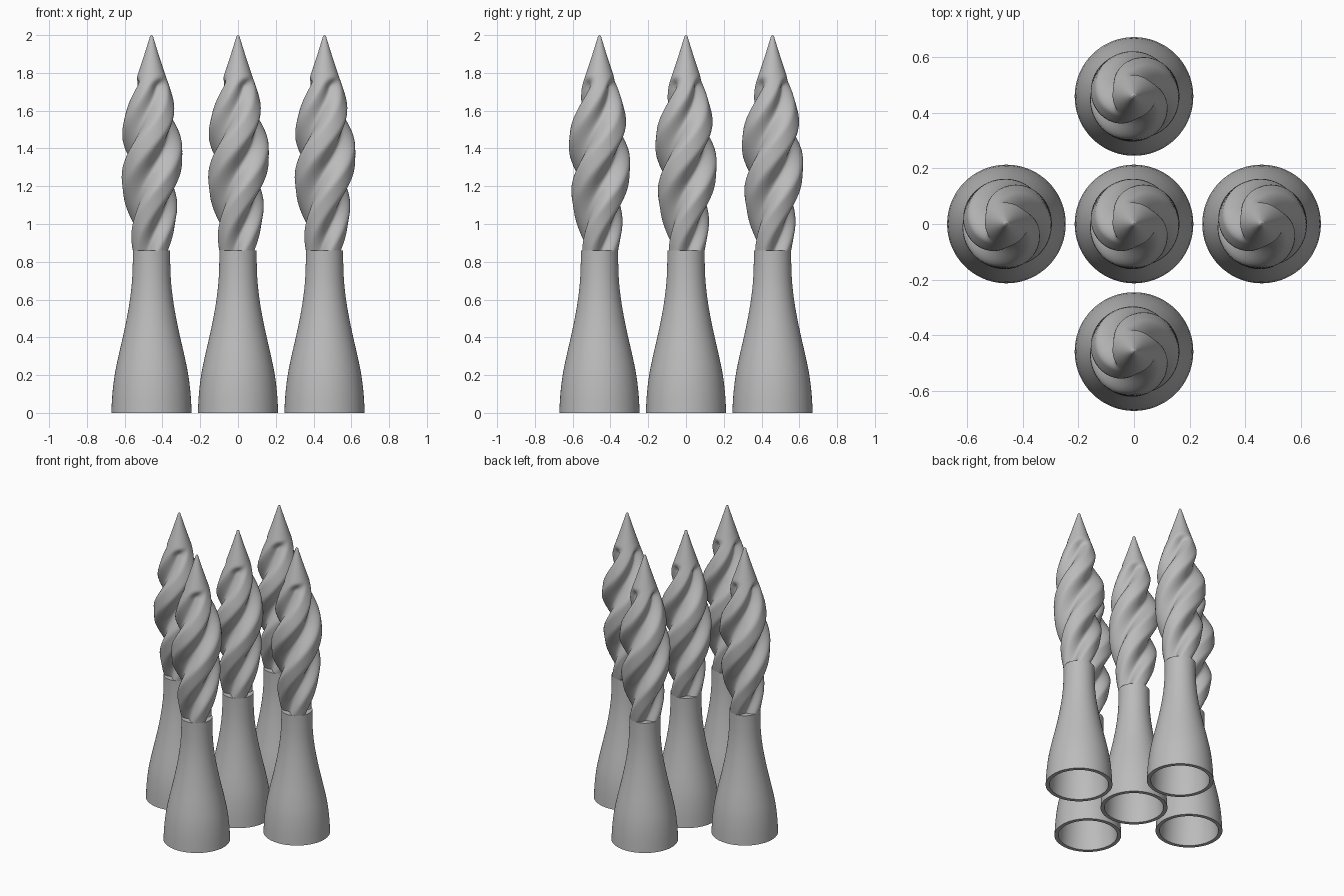
import bpy, bmesh, math

if "Cube" in bpy.data.objects:
    bpy.data.objects.remove(bpy.data.objects["Cube"])

SIDES = 72
SPACING = 0.458
grey = bpy.data.materials.new("stone grey")
grey.diffuse_color = (0.5, 0.5, 0.5, 1)
grey.use_nodes = True
grey.node_tree.nodes["Principled BSDF"].inputs["Base Color"].default_value = grey.diffuse_color


def sample(table, z):
    """Smooth interpolation through (z, radius) pairs."""
    n = len(table)
    i = next((k for k in range(n - 2) if z <= table[k + 1][0]), n - 2)
    (z0, r0), (z1, r1) = table[i], table[i + 1]
    za, ra = table[max(i - 1, 0)]
    zb, rb = table[min(i + 2, n - 1)]
    h = z1 - z0
    t = (z - z0) / h
    m0 = (r1 - ra) / (z1 - za) * h
    m1 = (rb - r0) / (zb - z0) * h
    return ((2*t**3 - 3*t*t + 1) * r0 + (t**3 - 2*t*t + t) * m0
            + (3*t*t - 2*t**3) * r1 + (t**3 - t*t) * m1)


def build(name, rings):
    """Skin a list of rings and cap both ends."""
    bm = bmesh.new()
    loops = [[bm.verts.new(p) for p in ring] for ring in rings]
    for a, b in zip(loops, loops[1:]):
        for i in range(SIDES):
            j = (i + 1) % SIDES
            bm.faces.new((a[i], a[j], b[j], b[i]))
    bm.faces.new(loops[0][::-1])
    bm.faces.new(loops[-1])
    bmesh.ops.recalc_face_normals(bm, faces=bm.faces[:])
    me = bpy.data.meshes.new(name)
    bm.to_mesh(me)
    bm.free()
    me.materials.append(grey)
    ob = bpy.data.objects.new(name, me)
    bpy.context.collection.objects.link(ob)
    bpy.ops.object.select_all(action='DESELECT')
    ob.select_set(True)
    bpy.context.view_layer.objects.active = ob
    bpy.ops.object.shade_smooth_by_angle(angle=math.radians(35))
    return ob


def circle(r, z):
    return [(r * math.cos(2*math.pi*i/SIDES), r * math.sin(2*math.pi*i/SIDES), z)
            for i in range(SIDES)]


def fluted(r, z):
    """Three broad ridges with concave grooves, turned according to height."""
    turn = 2 * math.pi * (z - 1.37) / 1.09
    third = 2 * math.pi / 3
    half = math.radians(45)
    fade = min(max((1.785 - z) / 0.06, 0), 1)       # grooves run out below the tip
    depth = 0.40 * fade * fade * (3 - 2 * fade)
    pts = []
    for i in range(SIDES):
        a = 2 * math.pi * i / SIDES
        g = abs(a % third - third / 2)              # angle from groove centre
        cut = 0.5 + 0.5 * math.cos(math.pi * g / half) if g < half else 0
        q = r * (1 - depth * cut)
        pts.append((q * math.cos(a + turn), q * math.sin(a + turn), z))
    return pts


def steps(a, b, n):
    return [a + (b - a) * i / n for i in range(n + 1)]


base_profile = [(0, .213), (.1, .207), (.2, .195), (.3, .175), (.4, .152), (.5, .131),
                (.6, .114), (.7, .103), (.8, .099), (.86, .099)]
twist_profile = [(.86, .099), (1.0, .124), (1.2, .154), (1.38, .163), (1.5, .154),
                 (1.6, .133), (1.7, .104), (1.8, .070), (1.9, .037), (1.98, .012)]

# hollow flared base: inner wall from the top down, rim, then outer wall
inner = [circle(sample(base_profile, z) - .025, z) for z in steps(.84, 0, 28)]
outer = [circle(sample(base_profile, z), z) for z in steps(0, .86, 28)]
base = build("flared_base", inner + outer)

# twisted body running into a smooth pointed tip with a small rounded end
heights = steps(.86, 1.8, 80) + steps(1.82, 1.98, 6)
rings = [fluted(sample(twist_profile, z), z) for z in heights]
rings += [fluted(.008, 1.994), fluted(.003, 2.0)]
twist = build("twisted_spire", rings)

# five copies in a cross
for n, (x, y) in enumerate([(1, 0), (-1, 0), (0, 1), (0, -1)]):
    for part in (base, twist):
        ob = part.copy()
        ob.name = f"{part.name}_{n + 2}"
        ob.location = (x * SPACING, y * SPACING, 0)
        bpy.context.collection.objects.link(ob)
